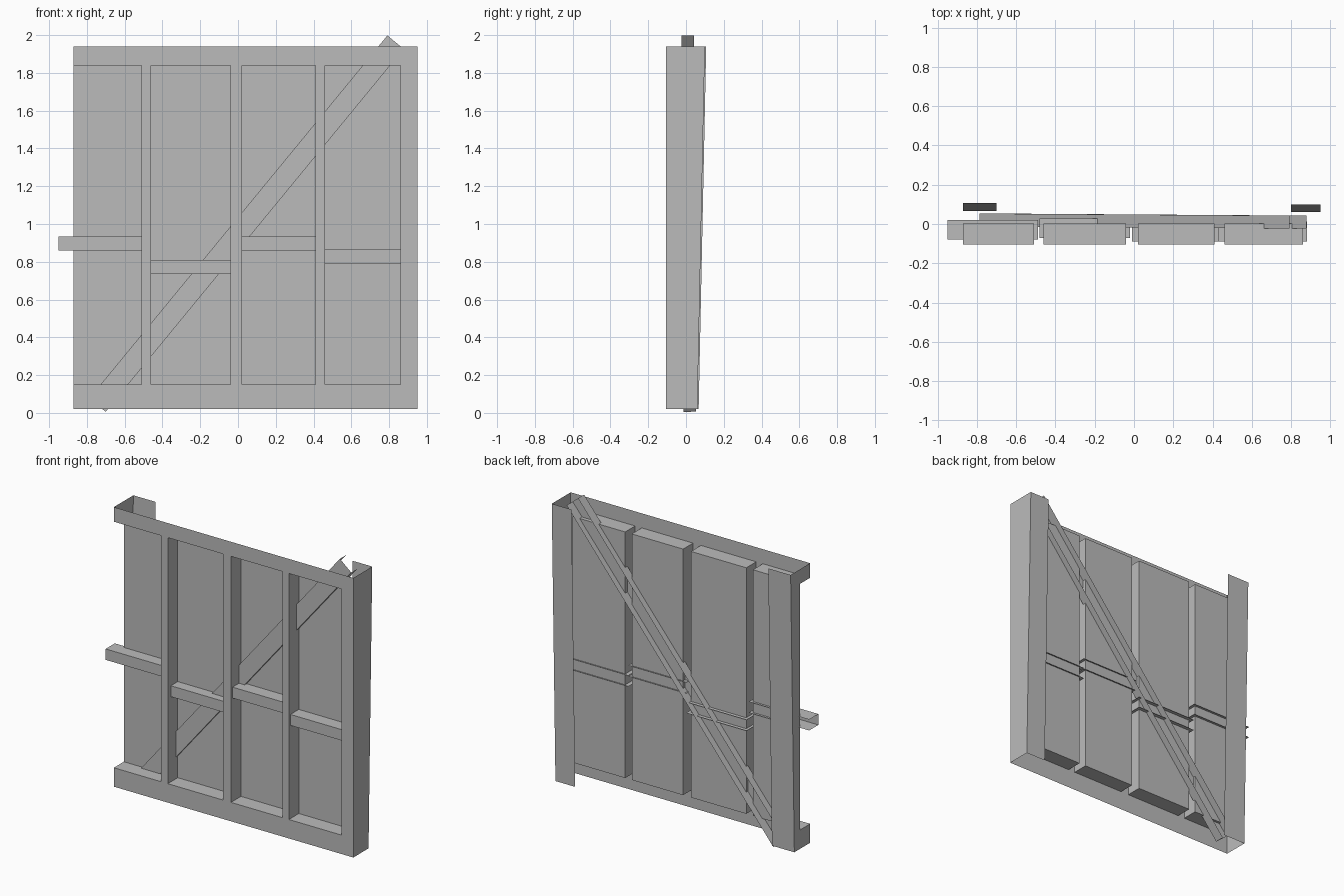
import bpy, bmesh, math
from mathutils import Matrix

cube = bpy.data.objects.get("Cube")
if cube:
    bpy.data.objects.remove(cube, do_unlink=True)

grey = bpy.data.materials.new("plain_grey")
grey.use_nodes = True
GREY = (0.5, 0.5, 0.5, 1)
grey.diffuse_color = GREY
grey.node_tree.nodes["Principled BSDF"].inputs["Base Color"].default_value = GREY

AXES = {"x": 0, "y": 1, "z": 2}


def finish(name, bm):
    mesh = bpy.data.meshes.new(name)
    bm.to_mesh(mesh)
    bm.free()
    mesh.materials.append(grey)
    obj = bpy.data.objects.new(name, mesh)
    bpy.context.collection.objects.link(obj)
    return obj


def open_box(name, xr, yr, zr, keep, lean=0, inward=False):
    """Thin-walled box made only of the walls named in keep, such as '+x -z'."""
    bm = bmesh.new()
    bmesh.ops.create_cube(bm, size=1)
    bm.normal_update()
    walls = [(AXES[k[1]], 1 if k[0] == "+" else -1) for k in keep.split()]
    drop = [f for f in bm.faces
            if not any(f.normal[a] * s > 0.9 for a, s in walls)]
    bmesh.ops.delete(bm, geom=drop, context="FACES")
    for v in bm.verts:
        low = v.co.z < 0 < v.co.y
        v.co = [r[0] if c < 0 else r[1] for c, r in zip(v.co, (xr, yr, zr))]
        if low:
            v.co.y -= lean
    if inward:
        bmesh.ops.reverse_faces(bm, faces=bm.faces[:])
    return finish(name, bm)


LEFT, RIGHT = -0.87, 0.95
BOTTOM, TOP = 0.02, 1.94
SILL, HEAD = 0.15, 1.84
FRONT, PANEL = -0.105, 0.003
BAYS = [(LEFT, -0.51), (-0.46, -0.04), (0.02, 0.41), (0.46, 0.86)]

# Front face: rails and studs around four openings
xs = [x for bay in BAYS for x in bay] + [RIGHT]
zs = [BOTTOM, SILL, HEAD, TOP]
bm = bmesh.new()
grid = [[bm.verts.new((x, FRONT, z)) for x in xs] for z in zs]
for j in range(len(zs) - 1):
    for i in range(len(xs) - 1):
        if j == 1 and i % 2 == 0:
            continue
        bm.faces.new((grid[j][i], grid[j][i + 1], grid[j + 1][i + 1], grid[j + 1][i]))
finish("front_frame", bm)

# Recessed bays; the outermost one is open at its side
for n, bay in enumerate(BAYS, 1):
    keep = "+y +z -z +x" + ("" if n == 1 else " -x")
    open_box(f"bay_{n}", bay, (FRONT, PANEL), (SILL, HEAD), keep, inward=True)

# End posts leaning out towards the top, and the rail ends
open_box("left_post", (0.80, RIGHT), (FRONT, 0.10), (BOTTOM, TOP), "+x +y", lean=0.04)
open_box("right_post", (LEFT, -0.70), (PANEL, 0.107), (BOTTOM, TOP), "-x +y", lean=0.04)
for name, zr in (("bottom_rail_end", (BOTTOM, SILL)), ("top_rail_end", (HEAD, TOP))):
    open_box(name, (LEFT, LEFT + 0.1), (FRONT, PANEL), zr, "-x")

# Staggered blocking between the studs, open at the back
BLOCKS = [(-0.95, -0.49, 0.86, 0.02), (-0.48, -0.02, 0.735, 0.028),
          (-0.01, 0.43, 0.86, 0.012), (0.43, 0.88, 0.79, 0.012)]
for n, (x0, x1, z, back) in enumerate(BLOCKS, 1):
    open_box(f"blocking_{n}", (x0, x1), (back - 0.1, back), (z, z + 0.075), "-y +z -z")

# Diagonal brace: a channel open at the back
brace = open_box("diagonal_brace", (-1.243, 1.243), (-0.018, 0.048),
                 (-0.056, 0.056), "-y +z -z")
brace.data.transform(Matrix.Translation((0.045, 0, 1.002))
                     @ Matrix.Rotation(math.radians(-50.6), 4, "Y")
                     @ Matrix.Rotation(math.radians(-0.25), 4, "Z"))
